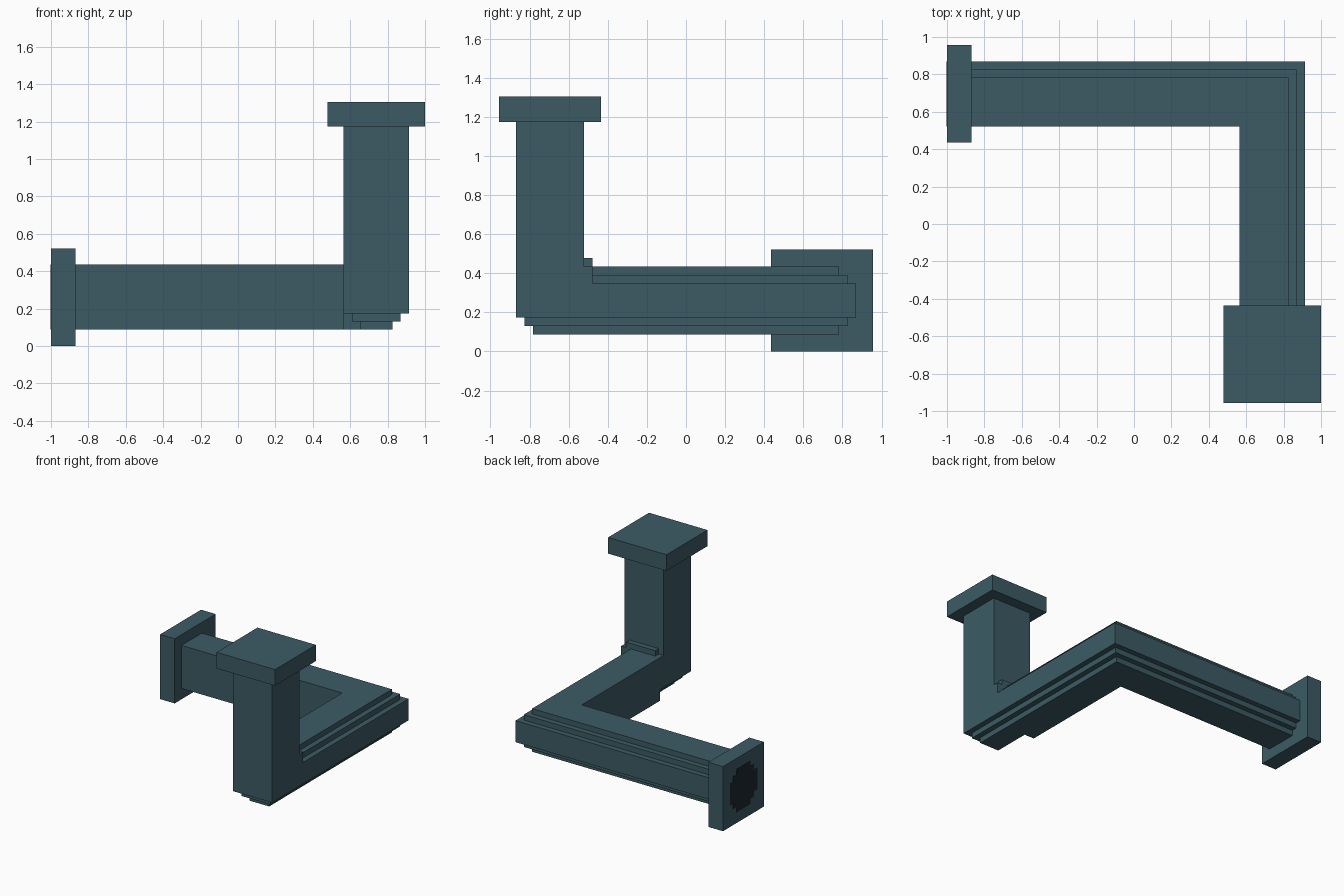
import bpy, bmesh

if "Cube" in bpy.data.objects:
    bpy.data.objects.remove(bpy.data.objects["Cube"])

U = 2 / 46  # the model sits on a grid of 46 units along its longest side


def material(name, colour):
    m = bpy.data.materials.new(name)
    m.diffuse_color = (*colour, 1)
    m.use_nodes = True
    m.node_tree.nodes["Principled BSDF"].inputs["Base Color"].default_value = m.diffuse_color
    return m


TEAL = material("dark teal", (0.045, 0.105, 0.128))
DARK = material("pipe mouth dark", (0.0125, 0.020, 0.031))


def loft(name, rings, mat):
    """Closed solid skinned through rings of equal point count (grid units)."""
    bm = bmesh.new()
    loops = [[bm.verts.new([c * U for c in p]) for p in ring] for ring in rings]
    n = len(loops[0])
    for a, b in zip(loops, loops[1:]):
        for i in range(n):
            j = (i + 1) % n
            bm.faces.new((a[i], a[j], b[j], b[i]))
    bm.faces.new(loops[0])
    bm.faces.new(loops[-1])
    bmesh.ops.recalc_face_normals(bm, faces=bm.faces)
    mesh = bpy.data.meshes.new(name)
    bm.to_mesh(mesh)
    bm.free()
    mesh.materials.append(mat)
    ob = bpy.data.objects.new(name, mesh)
    bpy.context.collection.objects.link(ob)
    return ob


def extrude_x(name, profile, x0, x1, mat=TEAL):
    """Extrude a (y, z) profile along x."""
    return loft(name, [[(x, y, z) for y, z in profile] for x in (x0, x1)], mat)


def box(name, x, y, z):
    return extrude_x(name, [(y[0], z[0]), (y[1], z[0]), (y[1], z[1]), (y[0], z[1])], *x)


# Horizontal run: (inset from outer side, z) profile, mitred round the corner
profile = [(8, 2), (2, 2), (2, 3), (1, 3), (1, 4),
           (0, 4), (0, 8), (1, 8), (1, 9), (2, 9), (2, 10), (8, 10)]
loft("horizontal_pipe", [
    [(-20, 20 - d, z) for d, z in profile],
    [(21 - d, 20 - d, z) for d, z in profile],
    [(21 - d, -11, z) for d, z in profile]], TEAL)

# Vertical run with the heel that meets the horizontal run
extrude_x("vertical_pipe", [(-20, 4), (-20, 27), (-12, 27), (-12, 10), (-11, 10), (-11, 4)], 13, 21)

# Stepped rounding under the elbow and in its inner corner
box("elbow_upper_step", (14, 20), (-19, -11), (3, 4))
box("elbow_lower_step", (15, 19), (-18, -11), (2, 3))
box("elbow_inner_step", (14, 20), (-12, -11), (10, 11))

# Square end flanges
box("side_flange", (-23, -20), (10, 22), (0, 12))
box("top_flange", (11, 23), (-22, -10), (27, 30))

# Dark mouth on the side flange, with stepped corners
quarter = [(4, 2), (3, 2), (3, 3), (2, 3), (2, 4)]
mouth = []
for k in range(4):
    mouth += quarter
    quarter = [(-z, y) for y, z in quarter]
extrude_x("pipe_mouth", [(16 + y, 6 + z) for y, z in mouth], -23.04, -22.95, DARK)
